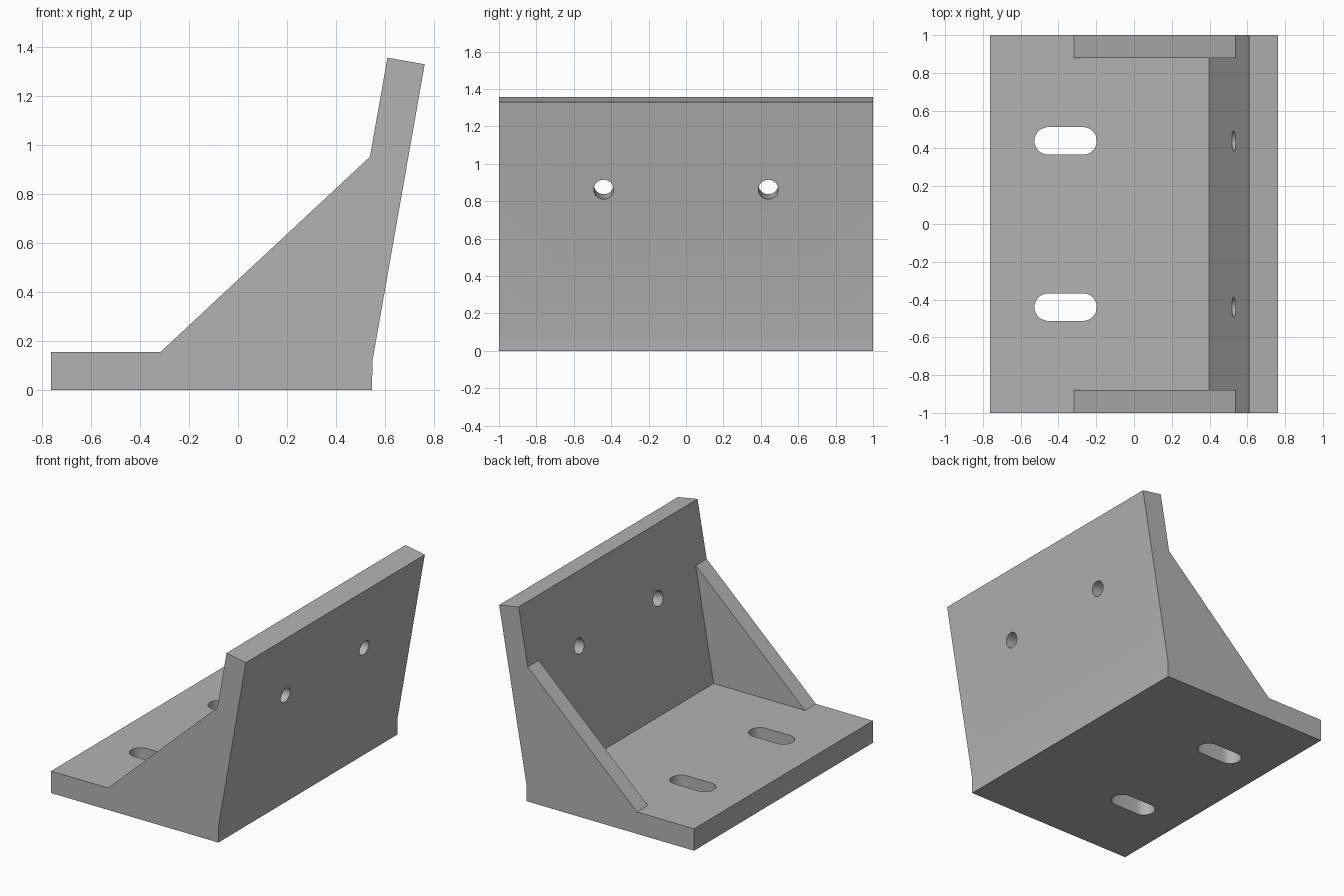
import bpy, bmesh, math
from mathutils import Matrix, Vector

cube = bpy.data.objects.get("Cube")
if cube:
    bpy.data.objects.remove(cube, do_unlink=True)

grey = bpy.data.materials.new("bracket grey")
grey.use_nodes = True
grey.diffuse_color = (0.45, 0.45, 0.45, 1)
grey.node_tree.nodes["Principled BSDF"].inputs["Base Color"].default_value = grey.diffuse_color


def prism(name, points, direction, matrix=Matrix()):
    """Extrude a closed outline of 3D points along a direction."""
    bm = bmesh.new()
    face = bm.faces.new([bm.verts.new(p) for p in points])
    grown = bmesh.ops.extrude_face_region(bm, geom=[face])["geom"]
    verts = [v for v in grown if isinstance(v, bmesh.types.BMVert)]
    bmesh.ops.translate(bm, verts=verts, vec=direction)
    bmesh.ops.recalc_face_normals(bm, faces=bm.faces)
    bm.transform(matrix)
    mesh = bpy.data.meshes.new(name)
    bm.to_mesh(mesh)
    bm.free()
    mesh.materials.append(grey)
    obj = bpy.data.objects.new(name, mesh)
    bpy.context.collection.objects.link(obj)
    return obj


def side_prism(name, outline, y0, y1):
    return prism(name, [(x, y0, z) for x, z in outline], (0, y1 - y0, 0))


def stadium(half_length, radius, steps=16):
    """Slot outline; a zero half length gives a circle."""
    points = []
    for end in (1, -1):
        for i in range(steps + (half_length > 0)):
            a = math.pi * (i / steps - end / 2)
            points.append((end * half_length + radius * math.cos(a), radius * math.sin(a), -0.3))
    return points


def combine(target, tool, operation):
    tool.hide_render = True
    mod = target.modifiers.new(operation, "BOOLEAN")
    mod.operation, mod.solver, mod.object = operation, "EXACT", tool
    bpy.context.view_layer.objects.active = target
    bpy.ops.object.modifier_apply(modifier=mod.name)
    bpy.data.objects.remove(tool, do_unlink=True)


# Base plate and leaning wall
bracket = side_prism("angle_bracket", [
    (-0.763, 0), (0.547, 0), (0.549, 0.12), (0.762, 1.33),
    (0.61, 1.357), (0.398, 0.155), (-0.763, 0.155)], -1, 1)

# Side gussets, sunk a little into plate and wall
gusset = [(-0.317, 0.155), (-0.25, 0.08), (0.45, 0.08), (0.6, 0.93), (0.538, 0.952)]
for y0, y1 in ((-1, -0.878), (0.878, 1)):
    combine(bracket, side_prism("gusset", gusset, y0, y1), "UNION")

# Plate slots and wall holes
lean = Matrix.Rotation(math.radians(80), 4, "Y")
for y in (-0.44, 0.44):
    slot = prism("slot_cutter", stadium(0.092, 0.073), (0, 0, 0.6),
                 Matrix.Translation((-0.362, y, 0.1)))
    combine(bracket, slot, "DIFFERENCE")
    hole = prism("hole_cutter", stadium(0, 0.053), (0, 0, 0.6),
                 Matrix.Translation((0.603, y, 0.876)) @ Matrix.Rotation(math.radians(100), 4, "Y"))
    combine(bracket, hole, "DIFFERENCE")

bpy.ops.object.select_all(action="DESELECT")
bracket.select_set(True)
bpy.context.view_layer.objects.active = bracket
bpy.ops.object.shade_smooth_by_angle(angle=math.radians(30))
